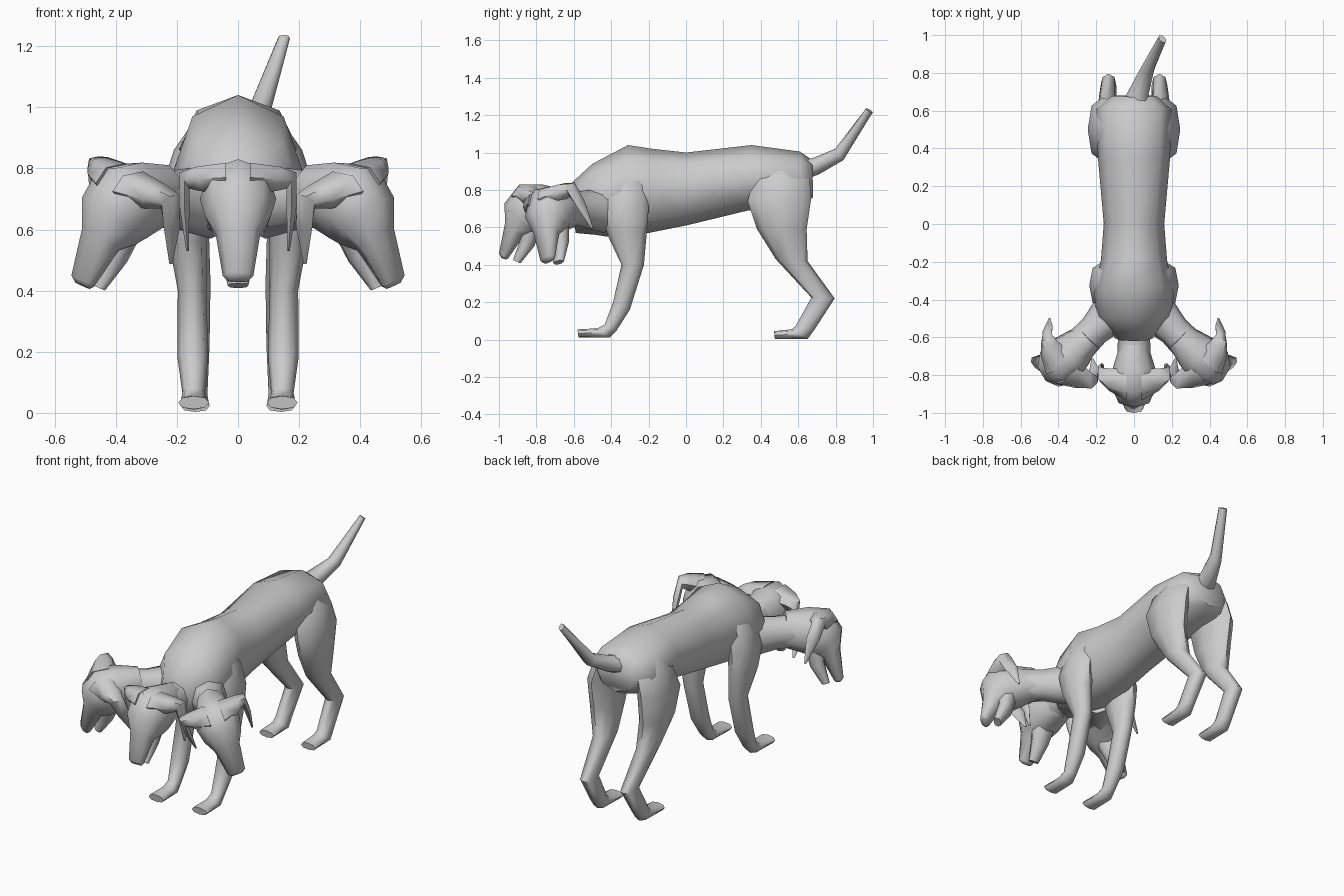
import bpy, bmesh
from math import cos, sin, pi, radians, copysign
from mathutils import Vector as V, Matrix as M

if "Cube" in bpy.data.objects:
    bpy.data.objects.remove(bpy.data.objects["Cube"])


def soft(t, p):
    return copysign(abs(t) ** p, t)


def loft(name, rings, n=8, mat=M.Identity(4), p=0.87):
    """Skin a closed tube through rings given as (centre, u, v); p < 1 squares the section."""
    bm = bmesh.new()
    loops = []
    for c, u, v in rings:
        loops.append([bm.verts.new(mat @ (V(c) + V(u) * soft(cos(2 * pi * k / n), p)
                                          + V(v) * soft(sin(2 * pi * k / n), p))) for k in range(n)])
    for a, b in zip(loops, loops[1:]):
        for k in range(n):
            bm.faces.new((a[k], a[(k + 1) % n], b[(k + 1) % n], b[k]))
    bm.faces.new(loops[0])
    bm.faces.new(loops[-1])
    bmesh.ops.recalc_face_normals(bm, faces=bm.faces)
    me = bpy.data.meshes.new(name)
    bm.to_mesh(me)
    bm.free()
    ob = bpy.data.objects.new(name, me)
    bpy.context.collection.objects.link(ob)
    bpy.ops.object.select_all(action='DESELECT')
    ob.select_set(True)
    bpy.context.view_layer.objects.active = ob
    bpy.ops.object.shade_smooth_by_angle(angle=radians(60))
    return ob


def side_rings(sections, s=1):
    """Sections (x, y1, z1, y2, z2, half_width): two outline points in side view."""
    return [((x * s, (y1 + y2) / 2, (z1 + z2) / 2), (hw, 0, 0), (0, (y1 - y2) / 2, (z1 - z2) / 2))
            for x, y1, z1, y2, z2, hw in sections]


# Torso
loft("torso", side_rings([
    (0, .675, .96, .68, .76, .12),
    (0, .61, 1.005, .61, .72, .20),
    (0, .35, 1.04, .33, .69, .19),
    (0, 0, 1.0, 0, .61, .16),
    (0, -.18, 1.02, -.2, .57, .175),
    (0, -.31, 1.04, -.42, .55, .21),
    (0, -.50, .94, -.48, .56, .20),
    (0, -.62, .83, -.59, .57, .10)]), p=.98)

# Tail
loft("tail", [
    ((.0, .60, .91), (.08, 0, 0), (0, -.02, .06)),
    ((.02, .69, .925), (.058, 0, 0), (0, -.02, .042)),
    ((.07, .82, .99), (.038, 0, 0), (0, -.022, .03)),
    ((.15, .98, 1.225), (.02, -.01, 0), (0, -.017, .012))])

# Legs
FRONT = [
    (.09, -.40, .93, -.26, .95, .04),
    (.14, -.44, .80, -.21, .82, .065),
    (.167, -.45, .68, -.20, .70, .07),
    (.165, -.42, .56, -.21, .57, .062),
    (.15, -.345, .40, -.225, .40, .047),
    (.148, -.39, .20, -.30, .16, .05),
    (.145, -.435, .08, -.37, .05, .037),
    (.145, -.475, .06, -.41, .01, .043),
    (.145, -.58, .055, -.575, .012, .05)]
HIND = [
    (.07, .40, .98, .62, .97, .06),
    (.14, .36, .86, .66, .86, .07),
    (.168, .33, .74, .67, .76, .077),
    (.165, .38, .59, .645, .59, .07),
    (.145, .48, .43, .65, .42, .055),
    (.135, .67, .225, .795, .22, .042),
    (.14, .585, .07, .685, .05, .04),
    (.14, .565, .055, .65, .003, .045),
    (.14, .47, .045, .475, .003, .048)]
for s, side in ((1, "left"), (-1, "right")):
    loft("front_leg_" + side, side_rings(FRONT, s))
    loft("hind_leg_" + side, side_rings(HIND, s))

# Head profile: crown, brow, muzzle
SKULL = [
    (0, -.64, .80, -.64, .60, .075),
    (0, -.77, .83, -.74, .58, .11),
    (0, -.89, .83, -.78, .57, .125),
    (0, -.97, .73, -.81, .56, .108),
    (0, -.968, .62, -.87, .55, .073),
    (0, -1.0, .46, -.95, .435, .05),
    (0, -.985, .435, -.962, .428, .034)]
JAW = [
    (0, -.88, .62, -.77, .60, .075),
    (0, -.885, .54, -.81, .50, .055),
    (0, -.925, .425, -.885, .408, .034)]
EAR = [  # x, y, z, half width in y, thickness in x, thickness in z
    (.04, -.85, .77, .085, .0, .055),
    (.13, -.825, .765, .06, .01, .045),
    (.175, -.80, .76, .04, .018, .03),
    (.175, -.775, .67, .038, .018, .0),
    (.165, -.745, .53, .006, .005, .0)]
EAR_MID = V((0, -.78, .79))

# Three heads: centre, and two turned outwards, rolled and dipped
for s, side in ((0, "centre"), (1, "left"), (-1, "right")):
    place = V((.325 * s, -.72, .78)) if s else EAR_MID
    mat = (M.Translation(place) @ M.Rotation(radians(43 * s), 4, 'Z') @ M.Rotation(radians(-19 * s), 4, 'Y')
           @ M.Rotation(radians(9 * abs(s)), 4, 'X') @ M.Translation(-EAR_MID))
    loft("head_" + side, side_rings(SKULL), 8, mat)
    loft("jaw_" + side, side_rings(JAW), 8, mat)
    for e in (1, -1):
        loft("ear_%s_%s" % (side, "a" if e > 0 else "b"),
             [((x * e, y, z), (0, w, 0), (tx * e, 0, tz)) for x, y, z, w, tx, tz in EAR], 6, mat)
    # Neck
    end = mat @ V((0, -.72, .70))
    start = V((.09 * s, -.44, .69))
    d = (end - start).normalized()
    u = V((-d.y, d.x, 0)).normalized()
    loft("neck_" + side, [(start, u * .12, V((0, 0, .12))),
                          (start.lerp(end, .6), u * .085, V((0, 0, .095))),
                          (end, u * .09, V((0, 0, .10)))])
